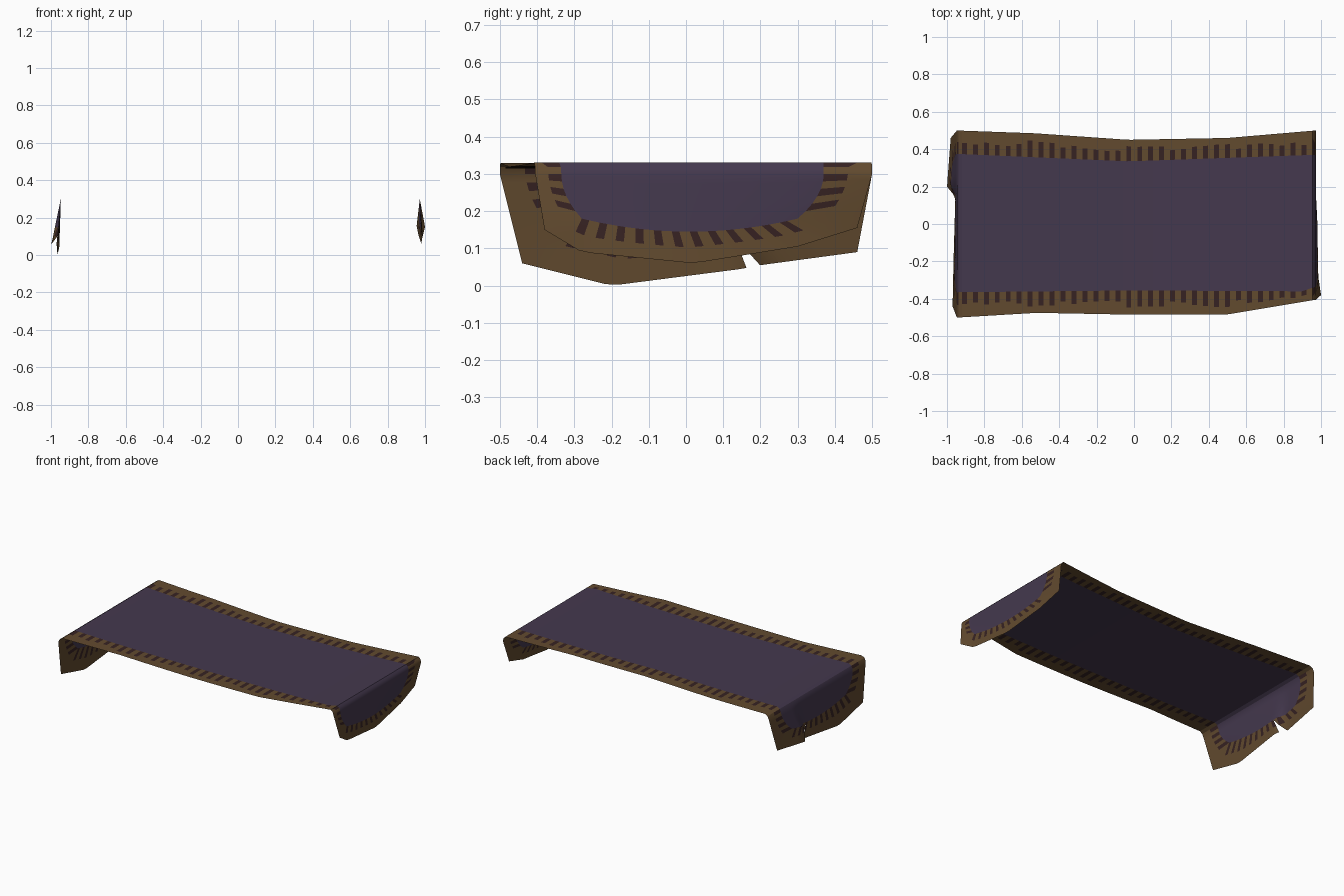
import bpy, random
from mathutils import Vector

if "Cube" in bpy.data.objects:
    bpy.data.objects.remove(bpy.data.objects["Cube"])

random.seed(4)


def material(name, rgb):
    m = bpy.data.materials.new(name)
    m.diffuse_color = (*rgb, 1)
    m.use_nodes = True
    m.node_tree.nodes["Principled BSDF"].inputs["Base Color"].default_value = m.diffuse_color
    return m


def interp(x, pts, k=1):
    """Value k of a polyline whose points are sorted by item 0."""
    if x <= pts[0][0]:
        return pts[0][k]
    for a, b in zip(pts, pts[1:]):
        if x <= b[0]:
            return a[k] + (b[k] - a[k]) * (x - a[0]) / (b[0] - a[0])
    return pts[-1][k]


def mix(a, b, t):
    return a + (b - a) * t


# Outlines of the flat top, given as (x, y)
FRONT = [(-0.94, -0.5), (-0.52, -0.475), (0, -0.485), (0.49, -0.485), (0.97, -0.405)]
BACK = [(-0.95, 0.5), (-0.53, 0.485), (-0.03, 0.45), (0.5, 0.46), (0.97, 0.5)]
PANEL_FRONT = [(-0.95, -0.365), (0, -0.355), (0.9, -0.36), (0.97, -0.335)]
PANEL_BACK = [(-0.95, 0.375), (-0.03, 0.335), (0.97, 0.37)]

# Lower hems of the hanging flaps, given as (y, z, x)
LEFT_HEM = [(-0.44, 0.06, -0.97), (-0.2, 0.0, -0.965), (0.15, 0.045, -0.955),
            (0.2, 0.055, -1.0), (0.46, 0.09, -0.98)]
RIGHT_HEM = [(-0.38, 0.15, 1.0), (-0.28, 0.09, 0.985), (0.02, 0.06, 0.98),
             (0.3, 0.105, 0.965), (0.46, 0.155, 0.955)]

# Crosswise divisions of the panel: stitch, gap, stitch, gap ...
STITCHES = 12
FRAC = [(k + s) / STITCHES for k in range(STITCHES) for s in (0, 0.42)] + [1]


def cross_line(edge0, inner, edge1, k):
    """Hem, stitch end, panel points, stitch end, hem."""
    return [edge0, mix(inner[0], edge0, k), *inner, mix(inner[-1], edge1, k), edge1]


def top_line(x, z, k):
    f, b = interp(x, PANEL_FRONT), interp(x, PANEL_BACK)
    return cross_line(Vector((x, interp(x, FRONT), z)),
                      [Vector((x, mix(f, b, t), z)) for t in FRAC],
                      Vector((x, interp(x, BACK), z)), k)


def flap_lines(hem, x_mid, x_bend, low):
    """Lines from the rounded bend down to the hem of one hanging flap."""
    lines = [top_line(x_mid, 0.318, 0.5)]
    bend = top_line(x_bend, 0.30, 0.5)
    y0, y1 = hem[0][0], hem[-1][0]

    def hem_point(s):
        y = mix(y0, y1, s)
        return Vector((interp(y, hem, 2), y, interp(y, hem, 1)))

    bottom = [hem_point(s) for s in [0, 0.04] + [0.08 + 0.84 * f for f in FRAC] + [0.96, 1]]
    # lower limit of the panel, gently curved
    limit = []
    for f in FRAC:
        y = mix(-0.28, 0.30, f)
        x = mix(x_bend, interp(y, hem, 2), 0.6)
        limit.append(Vector((x, y, low + 0.035 * (2 * f - 1) ** 2)))
    steps = 6
    for n in range(steps + 1):
        t = n / steps
        inner = []
        for a, b in zip(bend[2:-2], limit):
            p = mix(a, b, t)
            p.y = mix(a.y, b.y, t * t)      # rounds the panel corners
            inner.append(p)
        lines.append(cross_line(mix(bend[0], bottom[0], t * 0.6), inner,
                                mix(bend[-1], bottom[-1], t * 0.6), 0.5))
    lines.append([mix(a, b, 0.5) for a, b in zip(lines[-1], bottom)])
    lines.append(bottom)
    return lines


# Cloth lines from the left hem, over the top, to the right hem
left = flap_lines(LEFT_HEM, -0.938, -0.947, 0.135)[::-1]
right = flap_lines(RIGHT_HEM, 0.967, 0.972, 0.145)
PAIRS = 32
top = []
for n in range(PAIRS * 2 + 1):
    if n % 2 == 0:
        length = random.uniform(0.4, 0.72)
    u = (n // 2 + (0.45 if n % 2 else 0)) / PAIRS
    x = mix(-0.92, 0.955, u)
    top.append(top_line(x, 0.33 - 0.015 * (1 - (x / 0.95) ** 2), length))
lines = left + top + right

# Small triangular tear in the left hem
TEAR = 19
lines[1][TEAR + 1] = mix(lines[1][TEAR], lines[1][TEAR + 1], 0.5)

rows, cols = len(lines), len(lines[0])
PURPLE, BROWN, DARK = range(3)


def band(i, count):
    return min(i, count - 2 - i, 2)     # 0 hem, 1 stitch band, 2 panel


def colour(i, j):
    bi, bj = band(i, rows), band(j, cols)
    if min(bi, bj) == 2:
        return PURPLE
    if min(bi, bj) == 0 or bi == bj:
        return BROWN
    return DARK if (j if bi == 1 else i) % 2 == 0 else BROWN


faces, colours = [], []
for i in range(rows - 1):
    for j in range(cols - 1):
        a, b, c, d = i * cols + j, (i + 1) * cols + j, (i + 1) * cols + j + 1, i * cols + j + 1
        if j == TEAR and i == 0:
            continue
        faces.append((b, c, d) if j == TEAR and i == 1 else (a, b, c, d))
        colours.append(colour(i, j))

mesh = bpy.data.meshes.new("draped_cloth")
mesh.from_pydata([p for line in lines for p in line], [], faces)
for m in (material("purple cloth", (0.058, 0.040, 0.076)),
          material("brown border", (0.122, 0.069, 0.028)),
          material("dark stitching", (0.037, 0.016, 0.016))):
    mesh.materials.append(m)
for p, c in zip(mesh.polygons, colours):
    p.material_index = c
mesh.update()

cloth = bpy.data.objects.new("draped_cloth", mesh)
bpy.context.collection.objects.link(cloth)
bpy.context.view_layer.objects.active = cloth
cloth.select_set(True)
bpy.ops.object.shade_smooth_by_angle()
